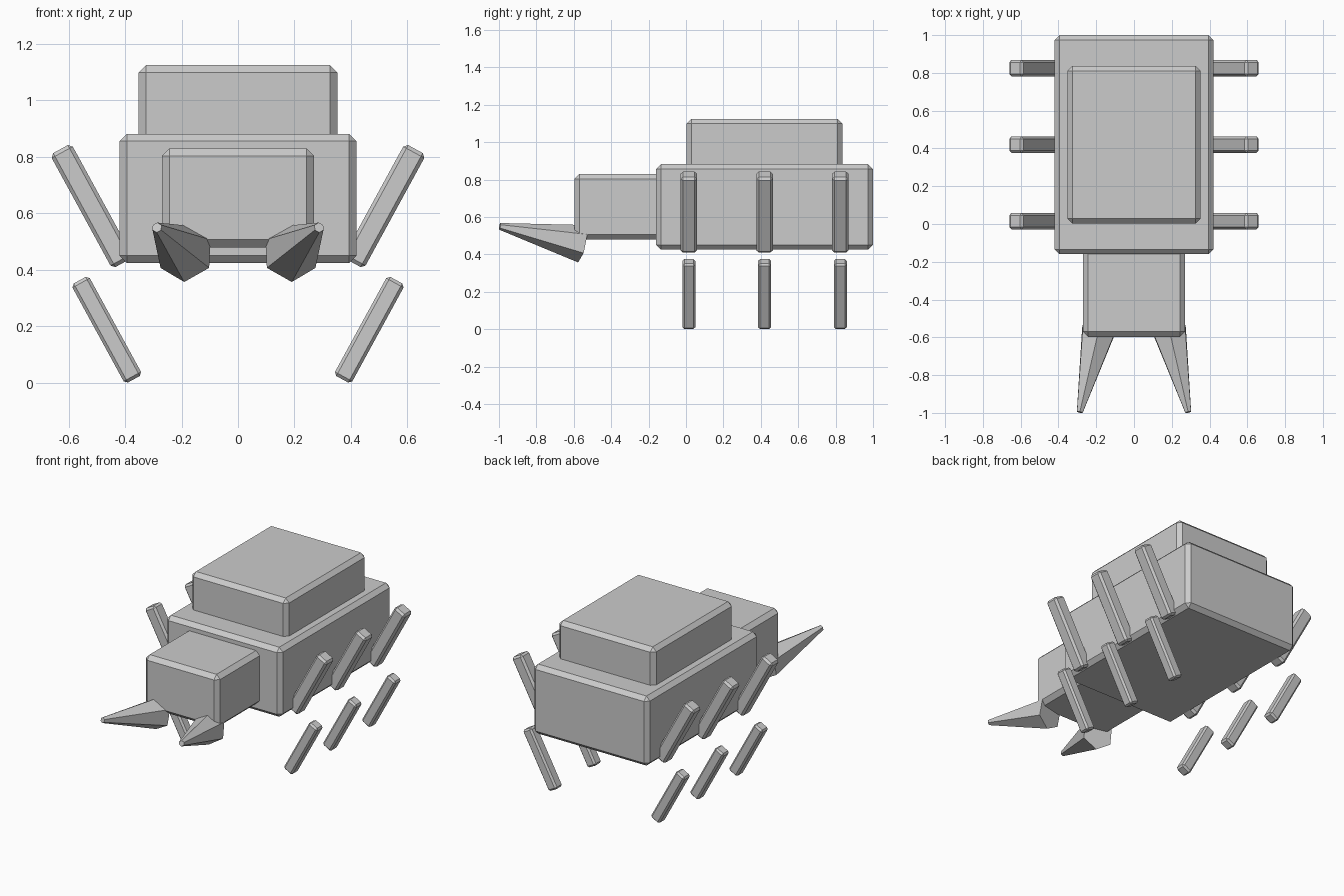
import bpy, bmesh
from mathutils import Matrix, Vector

if "Cube" in bpy.data.objects:
    bpy.data.objects.remove(bpy.data.objects["Cube"])


def finish(name, bm):
    bmesh.ops.recalc_face_normals(bm, faces=bm.faces)
    mesh = bpy.data.meshes.new(name)
    bm.to_mesh(mesh)
    bm.free()
    obj = bpy.data.objects.new(name, mesh)
    bpy.context.collection.objects.link(obj)
    return obj


def block(name, centre, size, chamfer, tilt=0.0):
    """Chamfered box, tilted about the y axis."""
    bm = bmesh.new()
    bmesh.ops.create_cube(bm, size=1)
    bmesh.ops.scale(bm, vec=size, verts=bm.verts)
    bmesh.ops.bevel(bm, geom=bm.edges[:], offset=chamfer, segments=1,
                    profile=0.5, affect='EDGES')
    obj = finish(name, bm)
    obj.matrix_world = Matrix.Translation(centre) @ Matrix.Rotation(tilt, 4, 'Y')
    return obj


def block_between(name, lo, hi, chamfer):
    lo, hi = Vector(lo), Vector(hi)
    return block(name, (lo + hi) / 2, hi - lo, chamfer)


def spike(name, base, tip, r_base, r_tip, sides=6):
    """Tapered six-sided cone from base to tip."""
    base, tip = Vector(base), Vector(tip)
    axis = tip - base
    bm = bmesh.new()
    bmesh.ops.create_cone(bm, cap_ends=True, segments=sides, radius1=r_base,
                          radius2=r_tip, depth=axis.length)
    obj = finish(name, bm)
    obj.matrix_world = (Matrix.Translation((base + tip) / 2)
                        @ axis.to_track_quat('Z', 'Y').to_matrix().to_4x4())
    return obj


# Body, raised shell and head
block_between("body", (-0.42, -0.16, 0.425), (0.42, 1.0, 0.882), 0.026)
block_between("back_shell", (-0.352, 0.003, 0.82), (0.352, 0.837, 1.125), 0.026)
block_between("head", (-0.27, -0.597, 0.48), (0.27, -0.12, 0.83), 0.027)

for side, s in (("left", -1), ("right", 1)):
    # Mandibles
    spike(f"mandible_{side}", (s * 0.186, -0.557, 0.457),
          (s * 0.287, -0.996, 0.55), 0.102, 0.018)
    # Three pairs of two-part legs
    for row, y in (("front", 0.015), ("middle", 0.42), ("rear", 0.825)):
        block(f"{row}_upper_leg_{side}", (s * 0.5185, y, 0.626),
              (0.085, 0.088, 0.46), 0.013, s * 0.5)
        block(f"{row}_lower_leg_{side}", (s * 0.465, y, 0.188),
              (0.07, 0.07, 0.4), 0.011, s * 0.5)
